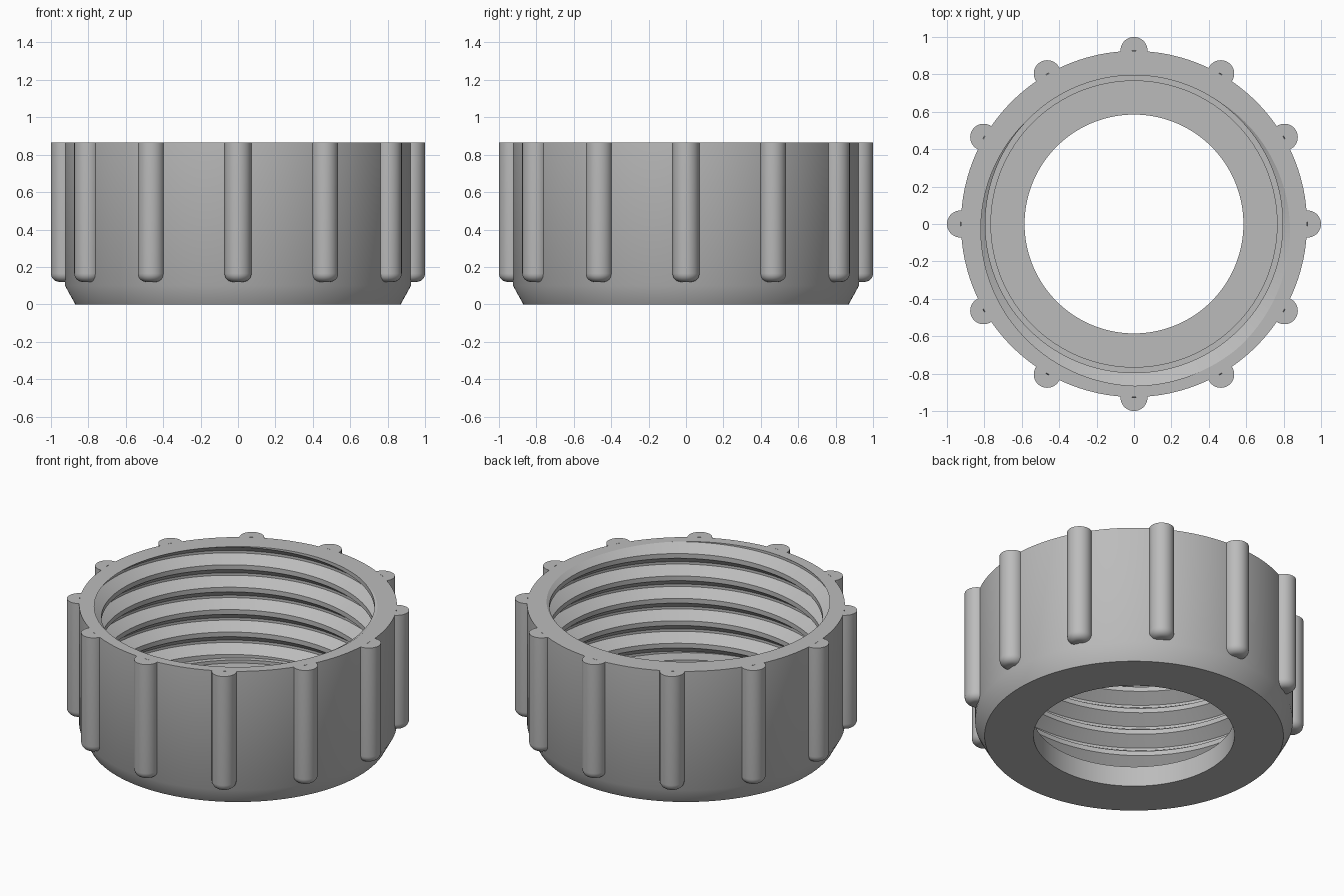
import bpy, bmesh, math

if "Cube" in bpy.data.objects:
    bpy.data.objects.remove(bpy.data.objects["Cube"])

SEGMENTS = 192
TOP = 0.865
OUTER = 0.925
FLOOR = 0.13        # top of the inner lip
THREAD_START = 0.15
CREST, ROOT = 0.795, 0.865
PITCH = 0.144
# Heights within one pitch: root, upper flank, crest, lower flank
STEPS = [(0.0, ROOT), (0.054, CREST), (0.084, CREST), (0.128, ROOT)]

grey = bpy.data.materials.new("plain_grey")
grey.use_nodes = True
colour = (0.5, 0.5, 0.5, 1)
grey.diffuse_color = colour
grey.node_tree.nodes["Principled BSDF"].inputs["Base Color"].default_value = colour


def finish(bm, name):
    """Merge, orient, smooth and link one part."""
    bmesh.ops.remove_doubles(bm, verts=bm.verts, dist=0.00005)
    bmesh.ops.dissolve_degenerate(bm, edges=bm.edges, dist=0.00005)
    bmesh.ops.recalc_face_normals(bm, faces=bm.faces)
    mesh = bpy.data.meshes.new(name)
    bm.to_mesh(mesh)
    bm.free()
    mesh.materials.append(grey)
    obj = bpy.data.objects.new(name, mesh)
    bpy.context.collection.objects.link(obj)
    bpy.ops.object.select_all(action='DESELECT')
    obj.select_set(True)
    bpy.context.view_layer.objects.active = obj
    bpy.ops.object.shade_smooth_by_angle(angle=math.radians(30))
    return obj


def thread_column(turn):
    """Thread section at a fraction of a turn, clipped to the bore."""
    base = TOP - 8 * PITCH + turn * PITCH
    pts = [(base + k * PITCH + dz, r) for k in range(10) for dz, r in STEPS]

    def radius_at(z):
        for (za, ra), (zb, rb) in zip(pts, pts[1:]):
            if za <= z <= zb:
                return ra + (rb - ra) * (z - za) / (zb - za)
        return CREST

    column = []
    for z, r in pts:
        zc = min(max(z, THREAD_START), TOP)
        column.append((r if zc == z else radius_at(zc), zc))
    return column


# Threaded nut body: one closed section swept around, following the helix
bm = bmesh.new()
lip = [(0.765, THREAD_START), (0.765, FLOOR), (0.585, FLOOR), (0.585, 0)]
skirt = [(0.87, 0), (OUTER, 0.1), (OUTER, TOP)]
columns = []
for i in range(SEGMENTS + 1):
    turn = i / SEGMENTS
    angle = 2 * math.pi * turn - math.pi / 2
    section = lip + skirt + thread_column(turn)[::-1]
    columns.append([bm.verts.new((r * math.cos(angle), r * math.sin(angle), z))
                    for r, z in section])
for a, b in zip(columns, columns[1:]):
    n = len(a)
    for j in range(n):
        k = (j + 1) % n
        corners = [a[j], a[k], b[k], b[j]]
        unique = []
        for v in corners:
            if all((v.co - u.co).length > 0.00005 for u in unique):
                unique.append(v)
        if len(unique) > 2:
            bm.faces.new(unique)
loose = [v for v in bm.verts if not v.link_faces]
bmesh.ops.delete(bm, geom=loose, context='VERTS')
finish(bm, "threaded_nut_body")

# Grip ribs: rounded-bottom half cylinders set into the outer wall
RIB, FILLET, RIB_BOTTOM, RIB_CENTRE = 0.072, 0.045, 0.12, 0.928
profile = [(0, TOP), (RIB, TOP)]
for s in range(7):
    t = math.pi / 2 * s / 6
    profile.append((RIB - FILLET + FILLET * math.cos(t),
                    RIB_BOTTOM + FILLET - FILLET * math.sin(t)))
profile.append((0, RIB_BOTTOM))
for n in range(12):
    facing = n * math.pi / 6
    cx, cy = RIB_CENTRE * math.cos(facing), RIB_CENTRE * math.sin(facing)
    bm = bmesh.new()
    sweep = math.radians(200)
    start = facing - sweep / 2
    verts = [bm.verts.new((cx + r * math.cos(start), cy + r * math.sin(start), z))
             for r, z in profile]
    edges = [bm.edges.new(pair) for pair in zip(verts, verts[1:])]
    bmesh.ops.spin(bm, geom=verts + edges, cent=(cx, cy, 0), axis=(0, 0, 1),
                   angle=sweep, steps=28)
    bmesh.ops.remove_doubles(bm, verts=bm.verts, dist=0.00005)
    # Close the hidden back so that the rib is solid
    rim = [e for e in bm.edges if e.is_boundary]
    bmesh.ops.holes_fill(bm, edges=rim, sides=0)
    finish(bm, f"grip_rib_{n + 1}")
